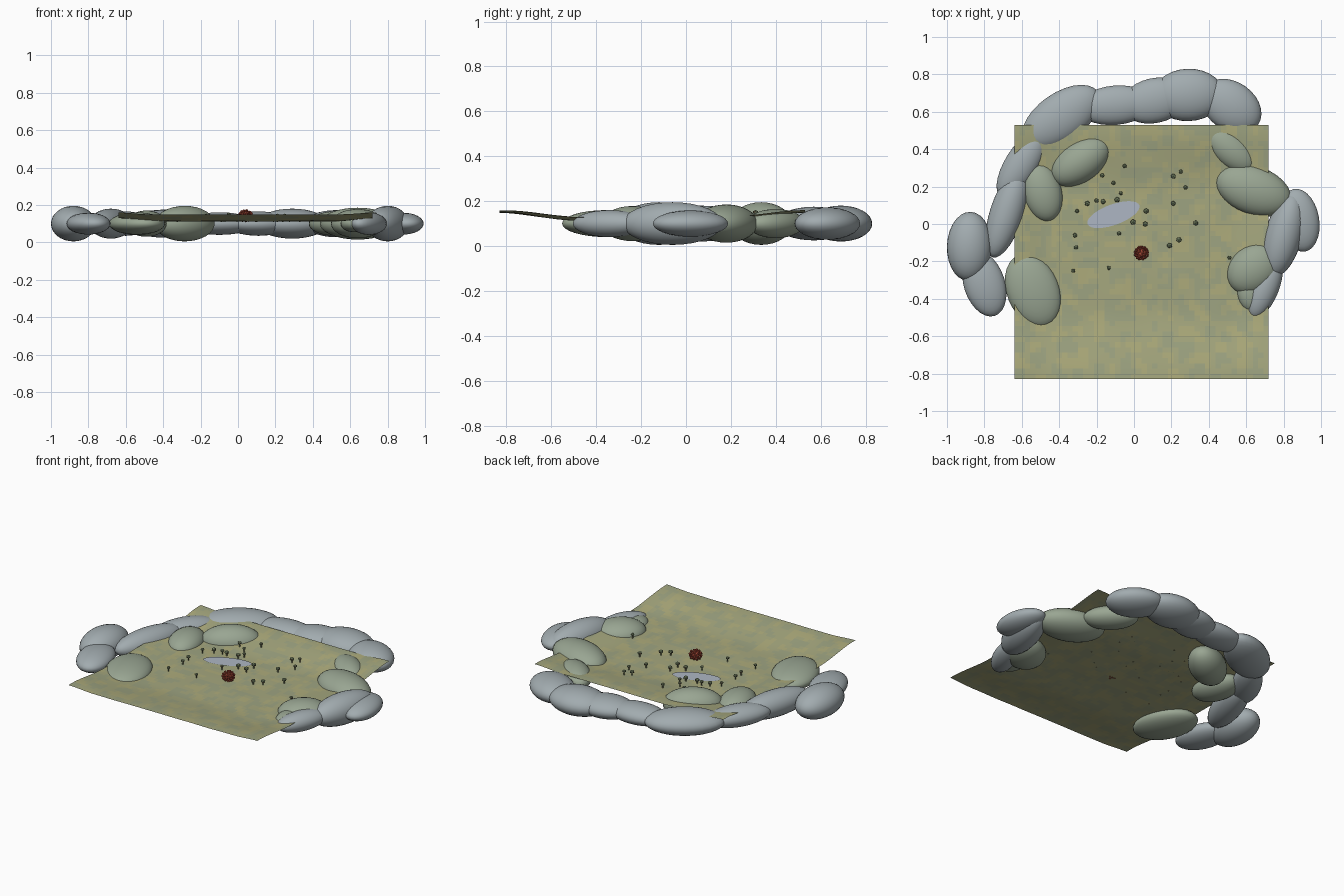
import bpy, bmesh, math, random
from mathutils import Matrix, Vector, noise

if "Cube" in bpy.data.objects:
    bpy.data.objects.remove(bpy.data.objects["Cube"])

random.seed(4)


def mat(name, r, g, b):
    m = bpy.data.materials.new(name)
    m.diffuse_color = (r, g, b, 1)
    m.use_nodes = True
    m.node_tree.nodes["Principled BSDF"].inputs["Base Color"].default_value = m.diffuse_color
    return m


STONE = mat("stone_grey", 0.36, 0.41, 0.43)
MOSS = mat("moss_green", 0.32, 0.38, 0.29)
GRASS = [mat("grass_dark", 0.34, 0.37, 0.22), mat("grass", 0.38, 0.39, 0.21),
         mat("grass_light", 0.42, 0.41, 0.20)]
WATER = mat("water", 0.42, 0.47, 0.55)
LEAF = mat("leaf", 0.22, 0.28, 0.16)
BARK = mat("bark", 0.16, 0.11, 0.06)
RED = mat("ember_red", 0.42, 0.07, 0.04)


def finish(name, bm, mats, smooth=True):
    me = bpy.data.meshes.new(name)
    for f in bm.faces:
        f.smooth = smooth
    bm.to_mesh(me)
    bm.free()
    for m in mats:
        me.materials.append(m)
    ob = bpy.data.objects.new(name, me)
    bpy.context.collection.objects.link(ob)
    return ob


def step(t):
    t = max(0, min(1, t))
    return t * t * (3 - 2 * t)


def ground_z(x, y):
    # shallow basin, rising at the front and back edges
    u, v = abs(x - 0.04) / 0.68, abs(y + 0.15) / 0.68
    z = 0.112 + 0.036 * step((v - 0.45) / 0.55) + 0.022 * step((u - 0.7) / 0.3) * (1 - 0.5 * v)
    return z + 0.003 * noise.noise(Vector((x * 5, y * 5, 0)))


# meadow sheet
bm = bmesh.new()
bmesh.ops.create_grid(bm, x_segments=48, y_segments=48, size=0.68)
for v in bm.verts:
    v.co.x += 0.04
    v.co.y -= 0.15
    v.co.z = ground_z(v.co.x, v.co.y)
for f in bm.faces:
    c = f.calc_center_median()
    n = noise.noise(Vector((c.x * 13, c.y * 13, 3)))
    f.material_index = 0 if n < -0.15 else (2 if n > 0.2 else 1)
finish("meadow", bm, GRASS)


# rounded hills: x, y, long half-axis, short half-axis, half-height, angle
def hill(name, x, y, a, b, h, ang, m):
    bm = bmesh.new()
    mx = (Matrix.Translation((x, y, 0.1)) @ Matrix.Rotation(math.radians(ang), 4, 'Z')
          @ Matrix.Diagonal((a, b, h, 1)))
    bmesh.ops.create_uvsphere(bm, u_segments=28, v_segments=16, radius=1, matrix=mx)
    finish(name, bm, [m])


outer = [
    (-0.88, -0.12, 0.185, 0.12, 0.095, 88),
    (-0.80, -0.32, 0.18, 0.11, 0.058, 108),
    (-0.68, 0.06, 0.25, 0.09, 0.080, 72),
    (-0.60, 0.32, 0.21, 0.09, 0.065, 58),
    (-0.39, 0.57, 0.24, 0.13, 0.075, 35),
    (-0.10, 0.635, 0.20, 0.105, 0.060, 5),
    (0.11, 0.66, 0.18, 0.12, 0.065, 12),
    (0.29, 0.69, 0.19, 0.14, 0.080, 2),
    (0.52, 0.63, 0.175, 0.13, 0.072, -35),
    (0.885, 0.02, 0.17, 0.105, 0.058, 100),
    (0.80, -0.06, 0.23, 0.10, 0.095, 75),
    (0.70, -0.34, 0.175, 0.075, 0.060, 68),
]
inner = [
    (0.515, 0.40, 0.165, 0.09, 0.065, -42),
    (0.64, 0.18, 0.21, 0.13, 0.085, -20),
    (0.64, -0.24, 0.155, 0.125, 0.078, 40),
    (0.62, -0.37, 0.10, 0.07, 0.045, 100),
    (-0.285, 0.335, 0.18, 0.11, 0.095, 35),
    (-0.49, 0.17, 0.16, 0.105, 0.070, 105),
    (-0.54, -0.355, 0.205, 0.14, 0.060, 112),
]
for i, h in enumerate(outer):
    hill(f"outer_hill_{i}", *h, STONE)
for i, h in enumerate(inner):
    hill(f"inner_hill_{i}", *h, MOSS)

# pond
bm = bmesh.new()
bmesh.ops.create_circle(bm, cap_ends=True, segments=40, radius=1,
                        matrix=Matrix.Translation((-0.11, 0.05, 0.117))
                        @ Matrix.Rotation(math.radians(20), 4, 'Z')
                        @ Matrix.Diagonal((0.147, 0.055, 1, 1)))
finish("pond", bm, [WATER], False)

# scattered little trees: trunk and crown
spots = [(-.05, .31), (-.23, .28), (-.17, .26), (-.11, .22), (-.07, .165), (-.20, .125),
         (-.09, .13), (-.25, .11), (-.165, .12), (-.305, .07), (-.315, -.06), (-.31, -.125),
         (-.08, -.05), (-.325, -.25), (-.135, -.235), (-.005, .01), (.06, 0), (.065, .07),
         (.21, .255), (.25, .28), (.275, .195), (.21, .11), (.33, .005), (.24, -.085),
         (.19, -.115), (.51, -.18)]
for i, (x, y) in enumerate(spots):
    z, r = ground_z(x, y), random.uniform(0.011, 0.016)
    bm = bmesh.new()
    bmesh.ops.create_cone(bm, cap_ends=True, segments=6, radius1=0.004, radius2=0.003,
                          depth=0.022, matrix=Matrix.Translation((x, y, z + 0.009)))
    n = len(bm.faces)
    bmesh.ops.create_icosphere(bm, subdivisions=1, radius=r,
                               matrix=Matrix.Translation((x, y, z + 0.024))
                               @ Matrix.Rotation(i, 4, 'Z')
                               @ Matrix.Diagonal((1, 1, 0.8, 1)))
    bm.faces.ensure_lookup_table()
    for f in bm.faces[n:]:
        f.material_index = 1
    finish(f"tree_{i}", bm, [BARK, LEAF], False)

# red bush: a dome of small berries around a core
bm = bmesh.new()
base = Vector((0.04, -0.155, ground_z(0.04, -0.155) + 0.03))
bmesh.ops.create_icosphere(bm, subdivisions=2, radius=0.028, matrix=Matrix.Translation(base))
for i in range(46):
    t = 1 - 2 * (i + 0.5) / 46
    s, a = math.sqrt(1 - t * t), i * 2.39996
    p = Vector((s * math.cos(a) * 0.036, s * math.sin(a) * 0.034, t * 0.029))
    bmesh.ops.create_icosphere(bm, subdivisions=1, radius=random.uniform(0.006, 0.009),
                               matrix=Matrix.Translation(base + p))
finish("red_bush", bm, [RED], False)
